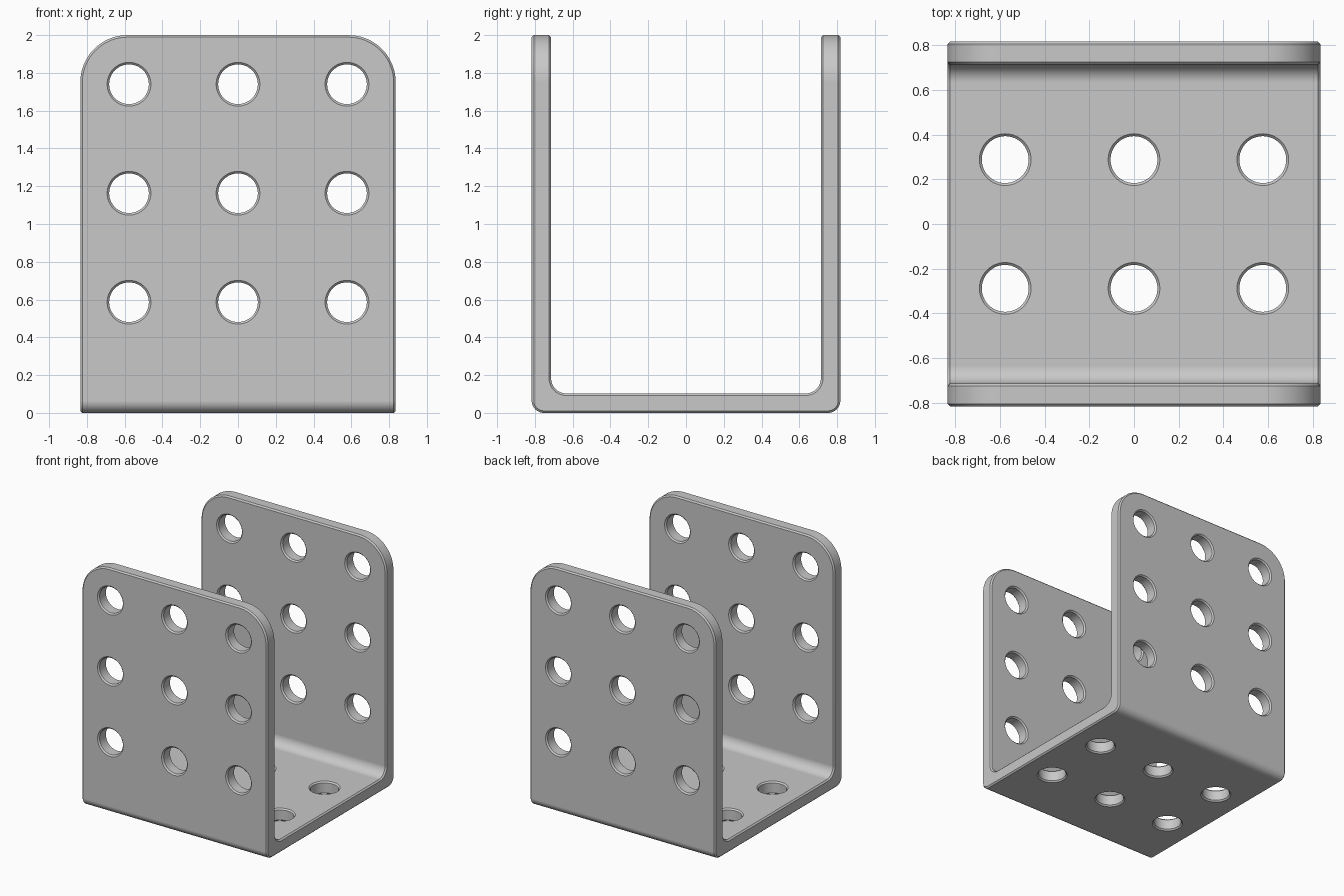
import bpy, bmesh
from math import sin, cos, pi
from mathutils import Vector

if "Cube" in bpy.data.objects:
    bpy.data.objects.remove(bpy.data.objects["Cube"], do_unlink=True)

HX, HY, H = 0.835, 0.817, 2.0      # half width, half depth, height
T = 0.103                          # sheet thickness
PITCH, FIRST = 0.577, 0.586        # hole spacing, lowest wall hole
R, CH = 0.105, 0.011               # hole radius, edge chamfer

grey = bpy.data.materials.new("plain grey metal")
grey.use_nodes = True
grey.diffuse_color = (0.58, 0.58, 0.58, 1)
grey.node_tree.nodes["Principled BSDF"].inputs["Base Color"].default_value = (0.58, 0.58, 0.58, 1)


def make_object(name, bm):
    bmesh.ops.recalc_face_normals(bm, faces=bm.faces)
    mesh = bpy.data.meshes.new(name)
    bm.to_mesh(mesh)
    bm.free()
    mesh.materials.append(grey)
    obj = bpy.data.objects.new(name, mesh)
    bpy.context.collection.objects.link(obj)
    return obj


def arc(cx, cy, r, start, end, steps=14):
    angles = [start + (end - start) * i / steps for i in range(steps + 1)]
    return [(cx + r * cos(a), cy + r * sin(a)) for a in angles]


def extrude(name, points, place, depth):
    """Extrude a closed 2D profile; place maps (u, v) to 3D."""
    bm = bmesh.new()
    face = bm.faces.new([bm.verts.new(place(u, v)) for u, v in points])
    new = bmesh.ops.extrude_face_region(bm, geom=[face])["geom"]
    verts = [g for g in new if isinstance(g, bmesh.types.BMVert)]
    bmesh.ops.translate(bm, verts=verts, vec=depth)
    return make_object(name, bm)


def apply(obj, kind, **settings):
    mod = obj.modifiers.new(kind.lower(), kind)
    for key, value in settings.items():
        setattr(mod, key, value)
    bpy.ops.object.select_all(action="DESELECT")
    bpy.context.view_layer.objects.active = obj
    obj.select_set(True)
    bpy.ops.object.modifier_apply(modifier=mod.name)


def cut(obj, cutter, operation):
    cutter.hide_render = True
    apply(obj, "BOOLEAN", operation=operation, solver="EXACT", object=cutter)
    bpy.data.objects.remove(cutter, do_unlink=True)


# Bent sheet: U section with inner and outer bend radii, left oversize
RO, RI = 0.065, 0.08
inner = HY - T
section = [(-HY, H + 0.2)]
section += arc(-HY + RO, RO, RO, pi, 1.5 * pi)
section += arc(HY - RO, RO, RO, 1.5 * pi, 2 * pi)
section += [(HY, H + 0.2), (inner, H + 0.2)]
section += arc(inner - RI, T + RI, RI, 0, -pi / 2)
section += arc(-inner + RI, T + RI, RI, -pi / 2, -pi)
section += [(-inner, H + 0.2)]
bracket = extrude("u_bracket", section, lambda u, v: (-1, u, v), (2, 0, 0))

# Front outline with rounded upper corners trims the sheet
RC = 0.25
outline = [(-HX, -0.5), (HX, -0.5)]
outline += arc(HX - RC, H - RC, RC, 0, pi / 2, 18)
outline += arc(-HX + RC, H - RC, RC, pi / 2, pi, 18)
trim = extrude("outline_trim", outline, lambda u, v: (u, -1, v), (0, 2, 0))
cut(bracket, trim, "INTERSECT")

# Chamfer around all open edges
apply(bracket, "BEVEL", width=CH, segments=1, limit_method="ANGLE", angle_limit=0.7)


def add_hole(bm, start, axis, sides=48):
    """Round cutter through one sheet, flared 45 degrees at both faces."""
    axis = Vector(axis)
    u = axis.orthogonal().normalized()
    w = axis.cross(u)
    over = 0.02
    rings = []
    for d, r in ((-over, R + CH + over), (CH, R), (T - CH, R), (T + over, R + CH + over)):
        centre = Vector(start) + axis * d
        rings.append([bm.verts.new(centre + r * (u * cos(a) + w * sin(a)))
                      for a in (2 * pi * i / sides for i in range(sides))])
    for a, b in zip(rings, rings[1:]):
        for i in range(sides):
            j = (i + 1) % sides
            bm.faces.new((a[i], a[j], b[j], b[i]))
    bm.faces.new(rings[0])
    bm.faces.new(rings[-1])


# Holes: three by three in each wall, three by two in the floor
bm = bmesh.new()
for x in (-PITCH, 0, PITCH):
    for row in range(3):
        z = FIRST + row * PITCH
        add_hole(bm, (x, -HY, z), (0, 1, 0))
        add_hole(bm, (x, HY, z), (0, -1, 0))
    for y in (-PITCH / 2, PITCH / 2):
        add_hole(bm, (x, y, 0), (0, 0, 1))
cut(bracket, make_object("hole_cutters", bm), "DIFFERENCE")

# Smooth bends and bores, crisp chamfers
bpy.ops.object.select_all(action="DESELECT")
bracket.select_set(True)
bpy.context.view_layer.objects.active = bracket
bpy.ops.object.shade_smooth_by_angle(angle=0.45)
weighted = bracket.modifiers.new("weighted normals", "WEIGHTED_NORMAL")
weighted.keep_sharp = True
